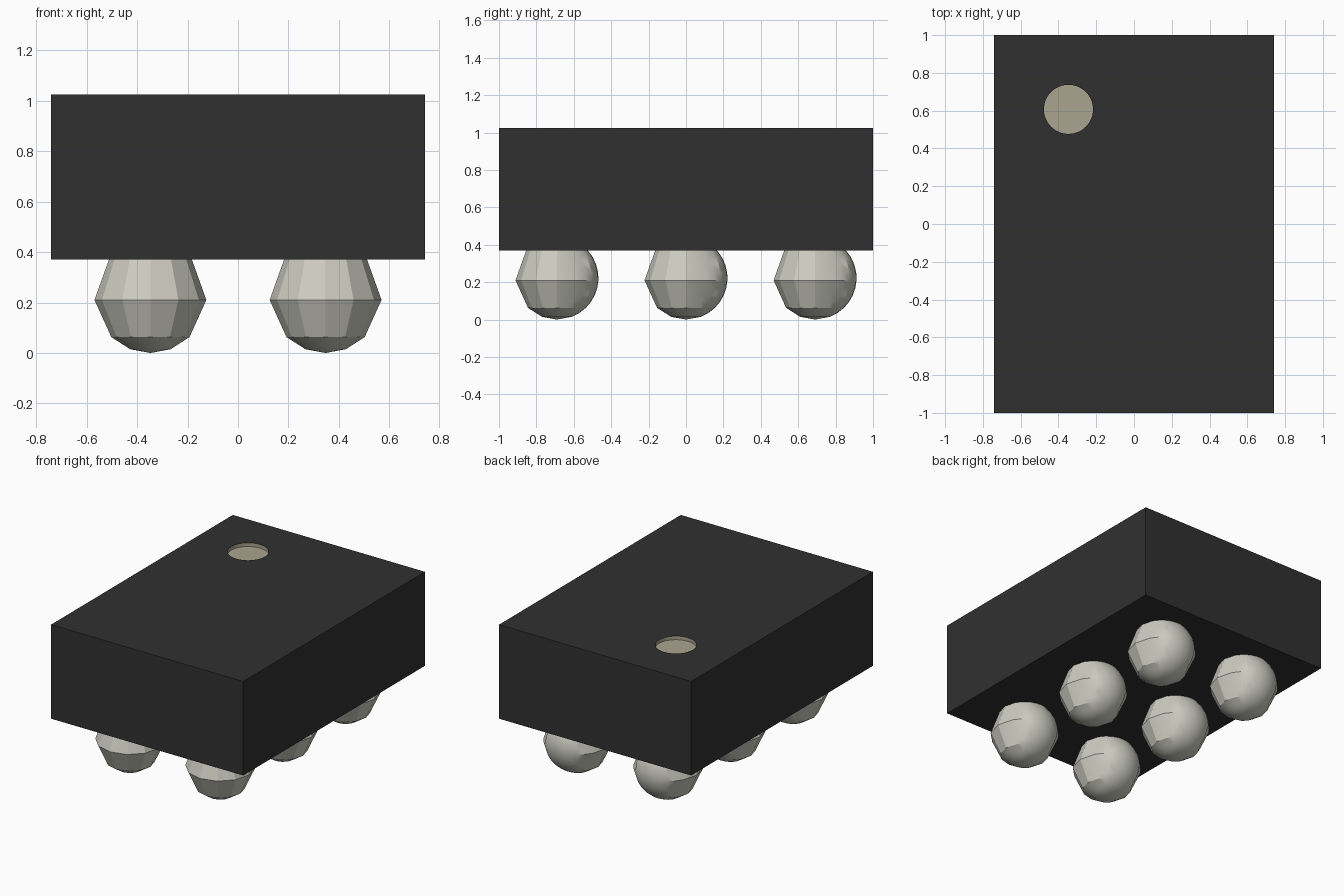
import bpy, bmesh, math

cube = bpy.data.objects.get("Cube")
if cube:
    bpy.data.objects.remove(cube, do_unlink=True)


def material(name, rgb):
    m = bpy.data.materials.new(name)
    m.use_nodes = True
    m.diffuse_color = (*rgb, 1)
    m.node_tree.nodes["Principled BSDF"].inputs["Base Color"].default_value = (*rgb, 1)
    return m


BLACK = material("black plastic", (0.030, 0.030, 0.030))
BEIGE = material("beige marking", (0.41, 0.37, 0.28))
SOLDER = material("pale solder", (0.60, 0.60, 0.53))

BOTTOM, TOP = 0.37, 1.025       # package height range
R = 0.222                       # solder ball radius


# Package body with a shallow round pin marker sunk into the top
def add_body():
    bpy.ops.mesh.primitive_cube_add(size=1, location=(0, 0, (BOTTOM + TOP) / 2))
    body = bpy.context.object
    body.name = "package_body"
    body.scale = (1.48, 2.0, TOP - BOTTOM)
    bpy.ops.object.transform_apply(location=True, rotation=False, scale=True)
    bpy.ops.mesh.primitive_cylinder_add(vertices=48, radius=0.13, depth=0.1,
                                        location=(-0.347, 0.607, TOP + 0.025))
    cutter = bpy.context.object
    cutter.name = "marker_cutter"
    cutter.hide_render = True
    for ob in (body, cutter):
        ob.data.materials.append(BLACK)
        ob.data.materials.append(BEIGE)
    for p in cutter.data.polygons:
        p.material_index = 1
    cut = body.modifiers.new("marker_recess", 'BOOLEAN')
    cut.operation, cut.solver, cut.object = 'DIFFERENCE', 'EXACT', cutter
    bpy.context.view_layer.objects.active = body
    bpy.ops.object.modifier_apply(modifier=cut.name)
    bpy.data.objects.remove(cutter, do_unlink=True)


# Solder ball: coarse facets all round, with a finely rounded patch at the back
COARSE_Z = [0.372, 0.21, 0.063, 0.015, 0.0]
ROWS = [0.372, 0.335, 0.295, 0.25, 0.21, 0.17, 0.13, 0.095, 0.063, 0.035, 0.015]
COARSE_ANGLES = [135, 150, 180, 210, 240, 270, 300, 330, 360, 390, 405]
FINE_ANGLES = [45 + 11.25 * i for i in range(1, 8)]


def round_radius(z):
    return math.sqrt(max(0, R * R - (z - R) ** 2))


def faceted_radius(z):
    for hi, lo in zip(COARSE_Z, COARSE_Z[1:]):
        if lo <= z <= hi:
            t = (z - lo) / (hi - lo)
            return round_radius(lo) * (1 - t) + round_radius(hi) * t


def ball_mesh():
    bm = bmesh.new()
    columns = [(a, round_radius) for a in FINE_ANGLES]
    columns += [(a, faceted_radius) for a in COARSE_ANGLES]
    rings = []
    for z in ROWS:
        ring = []
        for angle, radius in columns:
            a = math.radians(angle)
            ring.append(bm.verts.new((radius(z) * math.cos(a), radius(z) * math.sin(a), z)))
        rings.append(ring)
    n = len(columns)
    pole = bm.verts.new((0, 0, 0))
    for up, low in zip(rings, rings[1:]):
        for i in range(n):
            j = (i + 1) % n
            bm.faces.new((up[i], low[i], low[j], up[j]))
    for i in range(n):
        bm.faces.new((rings[-1][i], pole, rings[-1][(i + 1) % n]))
    bm.faces.new(rings[0])
    bmesh.ops.recalc_face_normals(bm, faces=bm.faces)
    me = bpy.data.meshes.new("solder_ball")
    bm.to_mesh(me)
    bm.free()
    me.materials.append(SOLDER)
    return me


add_body()

# Two columns of three balls under the package
mesh = ball_mesh()
for side, x in (("right", -0.347), ("left", 0.347)):
    for place, y in (("front", -0.69), ("middle", 0), ("back", 0.69)):
        ball = bpy.data.objects.new(f"solder_ball_{place}_{side}", mesh)
        ball.location = (x, y, 0)
        bpy.context.collection.objects.link(ball)

bpy.ops.object.select_all(action='DESELECT')
ball.select_set(True)
bpy.context.view_layer.objects.active = ball
bpy.ops.object.shade_smooth_by_angle(angle=math.radians(25))
